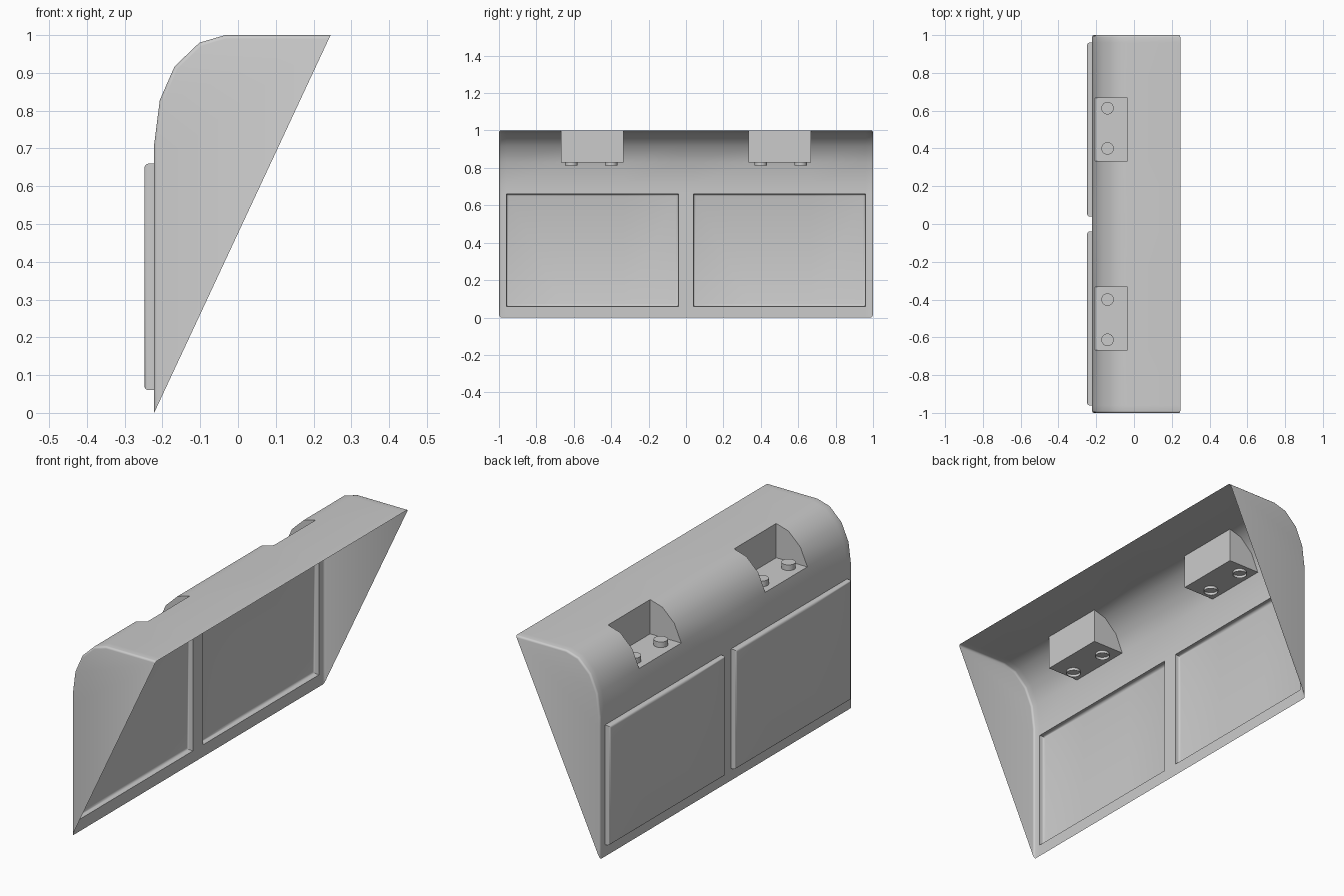
import bpy, bmesh, math
from mathutils import Matrix

if "Cube" in bpy.data.objects:
    bpy.data.objects.remove(bpy.data.objects["Cube"])

# Side profile (x, z) of the open shell, bottom to rear top edge
PROFILE = [(-0.222, 0), (-0.222, 0.06), (-0.222, 0.66), (-0.222, 0.71), (-0.207, 0.828),
           (-0.168, 0.917), (-0.102, 0.98), (-0.034, 1.0), (0.245, 1.0)]
HALF = [0.04, 0.333, 0.667, 0.96, 1.0]
YS = [-y for y in reversed(HALF)] + HALF
LOW, HIGH = 4, 7          # profile points where the pockets start and end
PANEL_DEPTH = 0.026


def finish(name, bm):
    mesh = bpy.data.meshes.new(name)
    bm.to_mesh(mesh)
    bm.free()
    obj = bpy.data.objects.new(name, mesh)
    bpy.context.collection.objects.link(obj)
    bpy.context.view_layer.objects.active = obj
    obj.select_set(True)
    bpy.ops.object.shade_smooth_by_angle(angle=math.radians(40))
    obj.select_set(False)
    return obj


# Curved shell, leaving gaps for the pockets
bm = bmesh.new()
grid = [[bm.verts.new((x, y, z)) for x, z in PROFILE] for y in YS]
panels = {-1: [], 1: []}
for j in range(len(YS) - 1):
    mid = (YS[j] + YS[j + 1]) / 2
    in_pocket = 0.333 < abs(mid) < 0.667
    for i in range(len(PROFILE) - 1):
        if in_pocket and LOW <= i < HIGH:
            continue
        f = bm.faces.new((grid[j][i], grid[j][i + 1], grid[j + 1][i + 1], grid[j + 1][i]))
        if i == 1 and 0.04 < abs(mid) < 0.96:
            panels[1 if mid > 0 else -1].append(f)

    # Pocket: floor, back wall and two side walls
    if in_pocket:
        a, b = grid[j], grid[j + 1]
        ca, cb = [bm.verts.new((PROFILE[HIGH][0], y, PROFILE[LOW][1])) for y in YS[j:j + 2]]
        bm.faces.new((a[LOW], ca, cb, b[LOW]))
        bm.faces.new((ca, a[HIGH], b[HIGH], cb))
        bm.faces.new(a[LOW:HIGH + 1] + [ca])
        bm.faces.new(b[LOW:HIGH + 1] + [cb])

# End caps
caps = [bm.faces.new(grid[0]), bm.faces.new(grid[-1])]
rim = [e for c in caps for e in c.edges if len(e.link_faces) == 2]

# Raised panels pushed outward from the flat wall
round_edges = []
for faces in panels.values():
    region = bmesh.ops.dissolve_faces(bm, faces=faces)["region"]
    out = bmesh.ops.extrude_face_region(bm, geom=region)["geom"]
    for f in region:
        if f.is_valid:
            bm.faces.remove(f)
    for v in [g for g in out if isinstance(g, bmesh.types.BMVert)]:
        v.co.x -= PANEL_DEPTH
    for f in [g for g in out if isinstance(g, bmesh.types.BMFace)]:
        round_edges += list(f.edges)
bmesh.ops.recalc_face_normals(bm, faces=bm.faces[:])
bmesh.ops.bevel(bm, geom=list(set(round_edges)), offset=0.012, segments=3,
                profile=0.5, affect='EDGES', clamp_overlap=True)
rim = [e for e in rim if e.is_valid]
bmesh.ops.bevel(bm, geom=rim, offset=0.01, segments=3,
                profile=0.5, affect='EDGES', clamp_overlap=True)
bmesh.ops.recalc_face_normals(bm, faces=bm.faces[:])
if sum(f.normal.x * f.calc_area() for f in bm.faces) > 0:
    bmesh.ops.reverse_faces(bm, faces=bm.faces[:])
finish("panelled_shell", bm)

# Studs through the pocket floors, open underneath
for n, y in enumerate((-0.613, -0.4, 0.4, 0.613)):
    bm = bmesh.new()
    bmesh.ops.create_cone(bm, cap_ends=True, segments=24, radius1=0.033, radius2=0.033,
                          depth=0.042, matrix=Matrix.Translation((-0.14, y, 0.835)))
    bmesh.ops.delete(bm, geom=[f for f in bm.faces if f.normal.z < -0.9], context='FACES_ONLY')
    finish(f"pocket_stud_{n + 1}", bm)
